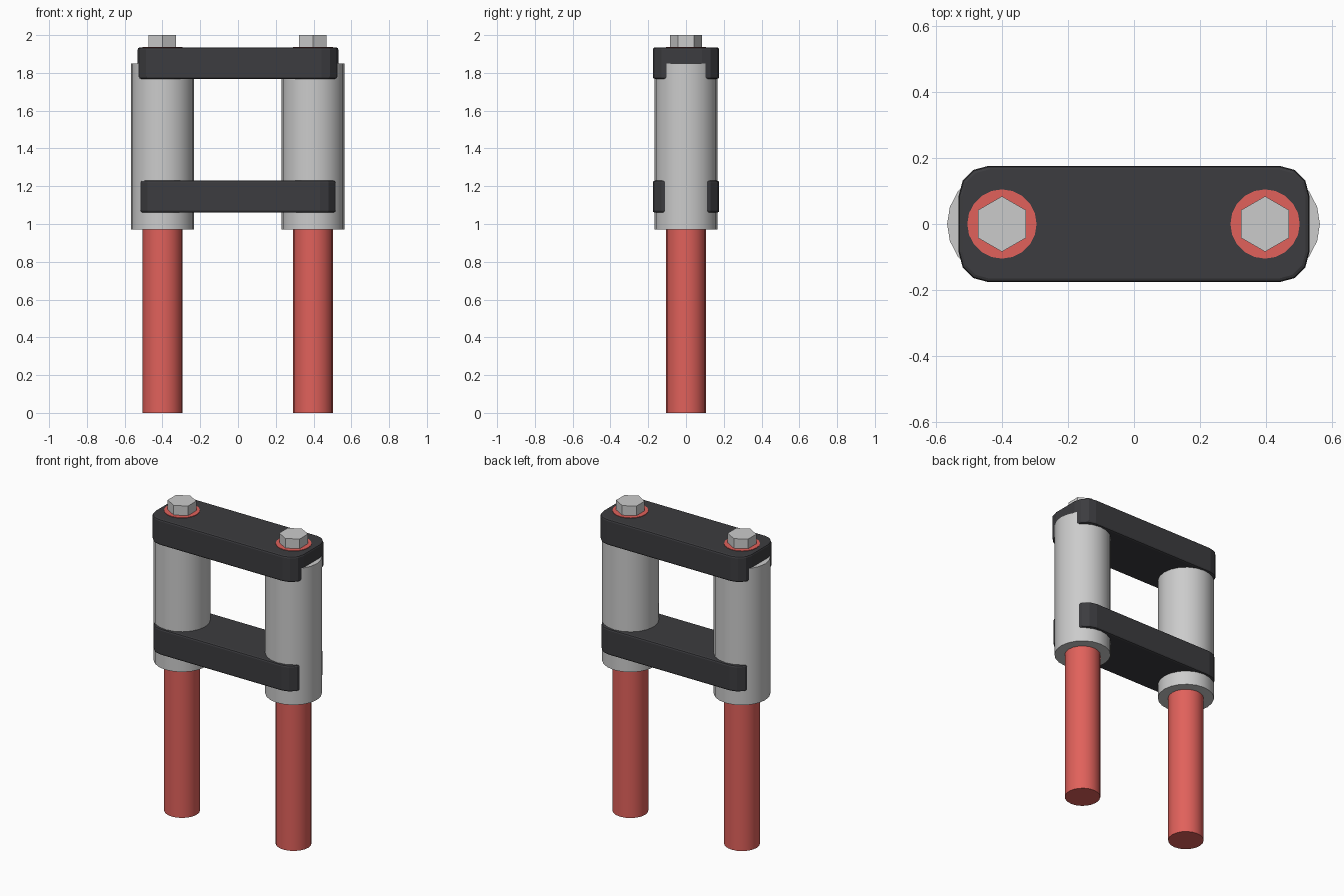
import bpy, bmesh
from math import radians, pi, cos, sin

if "Cube" in bpy.data.objects:
    bpy.data.objects.remove(bpy.data.objects["Cube"])


def material(name, rgb):
    m = bpy.data.materials.new(name)
    m.diffuse_color = (*rgb, 1)
    m.use_nodes = True
    m.node_tree.nodes["Principled BSDF"].inputs["Base Color"].default_value = m.diffuse_color
    return m


red = material("red", (0.75, 0.12, 0.105))
black = material("black", (0.045, 0.045, 0.05))


def cylinder(name, x, radius, z0, z1, sides, mat=None, turn=0.0, smooth=True):
    bpy.ops.mesh.primitive_cylinder_add(
        vertices=sides, radius=radius, depth=z1 - z0,
        location=(x, 0, (z0 + z1) / 2), rotation=(0, 0, turn))
    ob = bpy.context.object
    ob.name = name
    if smooth:
        bpy.ops.object.shade_smooth_by_angle(angle=radians(35))
    if mat:
        ob.data.materials.append(mat)
    return ob


def plate(name, half_x, half_y, z0, z1, corner=0.09, steps=3):
    # rounded-rectangle outline, extruded upward
    bm = bmesh.new()
    pts = []
    for i, (sx, sy) in enumerate([(1, 1), (-1, 1), (-1, -1), (1, -1)]):
        for k in range(steps + 1):
            a = (i + k / steps) * pi / 2
            pts.append((sx * (half_x - corner) + corner * cos(a),
                        sy * (half_y - corner) + corner * sin(a), z0))
    face = bm.faces.new([bm.verts.new(p) for p in pts])
    top = bmesh.ops.extrude_face_region(bm, geom=[face])["geom"]
    bmesh.ops.translate(bm, vec=(0, 0, z1 - z0),
                        verts=[v for v in top if isinstance(v, bmesh.types.BMVert)])
    bmesh.ops.recalc_face_normals(bm, faces=bm.faces)
    mesh = bpy.data.meshes.new(name)
    bm.to_mesh(mesh)
    bm.free()
    ob = bpy.data.objects.new(name, mesh)
    bpy.context.collection.objects.link(ob)
    mesh.materials.append(black)
    # softened rims
    bev = ob.modifiers.new("rim", "BEVEL")
    bev.width, bev.segments = 0.011, 2
    bev.limit_method, bev.angle_limit = "ANGLE", radians(45)


# pair of rods with sleeves and hex bolts
for side, x in (("left", -0.4), ("right", 0.397)):
    cylinder(side + "_rod", x, 0.105, 0, 1.938, 20, red)
    cylinder(side + "_sleeve", x, 0.166, 0.97, 1.85, 20)
    cylinder(side + "_bolt", x, 0.084, 1.92, 2.0, 6, smooth=False)

# clamping plates joining the two sleeves
plate("upper_plate", 0.531, 0.176, 1.768, 1.935)
plate("lower_plate", 0.524, 0.176, 1.06, 1.23)
